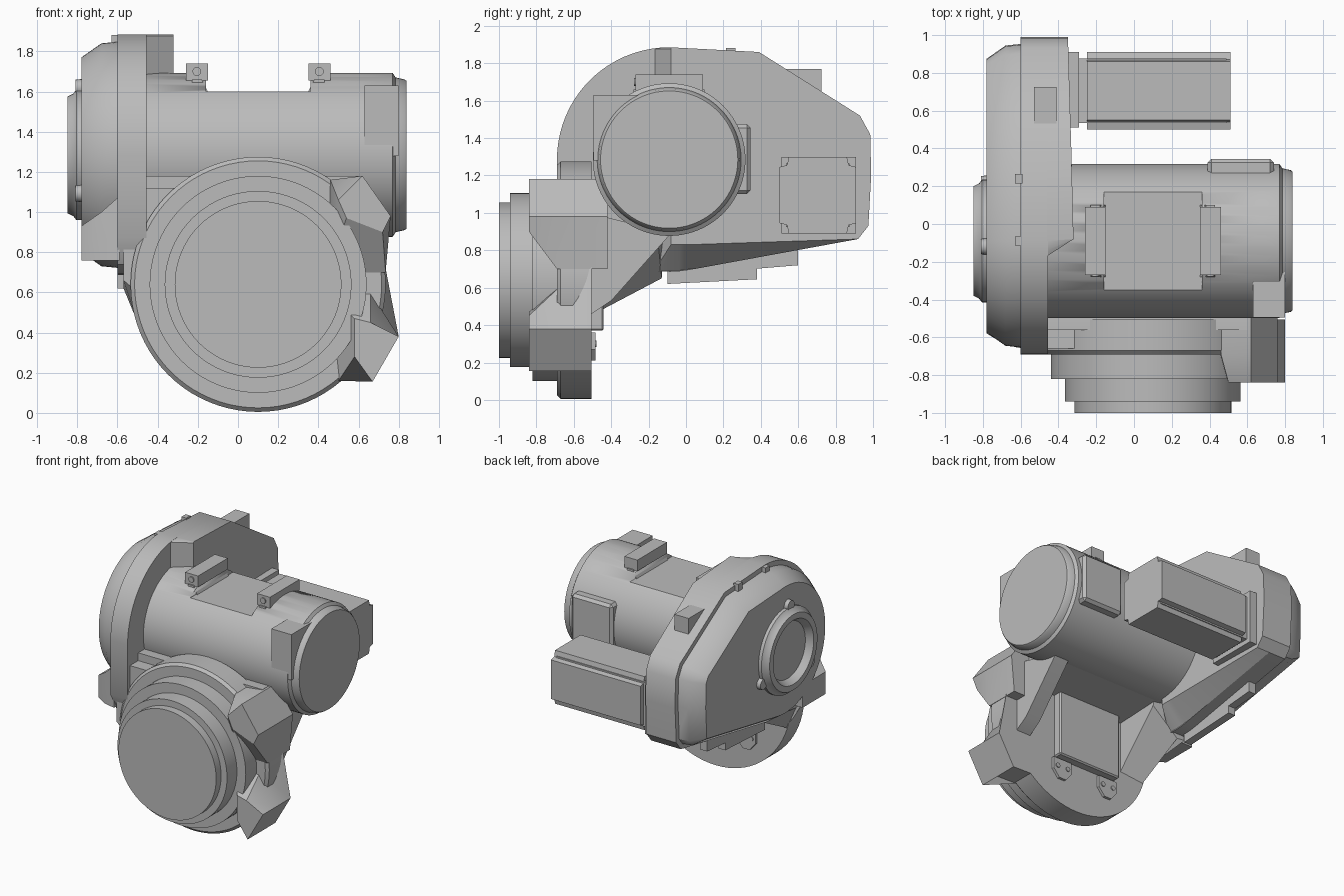
import bpy, bmesh, math
from mathutils import Vector

if "Cube" in bpy.data.objects:
    bpy.data.objects.remove(bpy.data.objects["Cube"])

grey = bpy.data.materials.new("machine grey")
grey.diffuse_color = (0.5, 0.5, 0.5, 1)
grey.use_nodes = True
grey.node_tree.nodes["Principled BSDF"].inputs["Base Color"].default_value = grey.diffuse_color


def loft(name, rings, bevel=0):
    """Skin a list of equal-length rings of points and cap both ends."""
    bm = bmesh.new()
    vs = [[bm.verts.new(p) for p in r] for r in rings]
    n = len(rings[0])
    for a, b in zip(vs, vs[1:]):
        for i in range(n):
            j = (i + 1) % n
            bm.faces.new((a[i], a[j], b[j], b[i]))
    bm.faces.new(vs[0])
    bm.faces.new(vs[-1])
    bmesh.ops.recalc_face_normals(bm, faces=bm.faces)
    if bevel:
        bmesh.ops.bevel(bm, geom=bm.edges[:], offset=bevel, segments=1, affect='EDGES')
    me = bpy.data.meshes.new(name)
    bm.to_mesh(me)
    bm.free()
    me.materials.append(grey)
    ob = bpy.data.objects.new(name, me)
    bpy.context.collection.objects.link(ob)
    bpy.ops.object.select_all(action='DESELECT')
    ob.select_set(True)
    bpy.context.view_layer.objects.active = ob
    bpy.ops.object.shade_smooth_by_angle(angle=math.radians(30))
    return ob


def prism_x(name, pts, x0, x1, bevel=0):
    return loft(name, [[(x, y, z) for y, z in pts] for x in (x0, x1)], bevel)


def prism_y(name, pts, y0, y1, bevel=0):
    return loft(name, [[(x, y, z) for x, z in pts] for y in (y0, y1)], bevel)


def box(name, x0, x1, y0, y1, z0, z1, bevel=0):
    return prism_x(name, [(y0, z0), (y1, z0), (y1, z1), (y0, z1)], x0, x1, bevel)


def lathe(name, axis, c, steps, n=64):
    """Turned part: steps are (position along axis, radius)."""
    rings = []
    for p, r in steps:
        ring = []
        for i in range(n):
            a = 2 * math.pi * i / n
            u, v = c[0] + r * math.cos(a), c[1] + r * math.sin(a)
            ring.append((p, u, v) if axis == 'x' else (u, p, v))
        rings.append(ring)
    return loft(name, rings)


CY, CZ = -0.09, 1.285

# main drum, with a flat pad cut into its top
drum = lathe("drum", 'x', (CY, CZ), [(-0.5, .408), (.77, .408), (.785, .385), (.83, .375), (.84, .367)], 96)
cutter = box("pad_cutter", -0.16, .36, -0.5, .4, 1.6, 2)
cutter.hide_render = True
mod = drum.modifiers.new("pad", 'BOOLEAN')
mod.object = cutter
mod.operation = 'DIFFERENCE'
mod.solver = 'EXACT'
bpy.context.view_layer.objects.active = drum
bpy.ops.object.modifier_apply(modifier="pad")
bpy.data.objects.remove(cutter)

# clamps at both ends of the pad
for side in (-1, 1):
    def X(d):
        return .1 + side * d
    prism_y("pad_clamp", [(X(.25), 1.655), (X(.36), 1.655), (X(.36), 1.74), (X(.25), 1.74)], -0.27, .09)
    prism_y("pad_clamp_foot", [(X(.24), 1.58), (X(.33), 1.58), (X(.33), 1.66), (X(.28), 1.66)], -0.28, .10)
    lathe("clamp_bolt", 'y', (X(.305), 1.7), [(-0.278, .022), (-0.2, .022)], 12)

# drum fittings
box("side_cover", .39, .74, .2, .345, 1.1, 1.475, .02)
box("corner_box", .63, .80, -0.495, -0.25, 1.46, 1.63)
box("corner_box_pad", .63, .80, -0.495, -0.3, 1.28, 1.47)

# gear housing profile: round front, tapering wedge to the rear
prof = [(CY + .6 * math.cos(a), CZ + .6 * math.sin(a))
        for a in (math.radians(90 + 190 * i / 40) for i in range(41))]
prof += [(.92, .86), (.975, .93), (.99, 1.2), (.985, 1.42), (.93, 1.52), (.39, 1.86)]


def inset(pts, d):
    out = []
    for i, p in enumerate(pts):
        a, b, c = Vector(pts[i - 1]), Vector(p), Vector(pts[(i + 1) % len(pts)])
        e1, e2 = (b - a).normalized(), (c - b).normalized()
        n1, n2 = Vector((-e1.y, e1.x)), Vector((-e2.y, e2.x))
        out.append(b + (n1 + n2) * (d / (1 + n1.dot(n2))))
    return out


loft("housing_cover", [[(x, p[0], p[1]) for p in inset(prof, d)]
                       for x, d in ((-.58, .035), (-.68, .045), (-.78, .115))])
prism_x("housing_rim", prof, -.6, -.455)
loft("housing_rear", [
    [(-.46, max(y, -.17), z) for y, z in prof],
    [(-.32 - .03 * max(y, 0), max(y, -.08), max(z, .83)) for y, z in prof]])

# housing foot at the lower front
prism_x("housing_foot", [(-.69, 1.28), (-.69, .87), (-.62, .74), (-.3, .74), (-.3, 1.28)], -.6, -.455)
loft("foot_cover", [[(x, y, z) for y, z in ((f, t), (f, .76), (-.3, .76), (-.3, t))]
                    for x, f, t in ((-.59, -.66, 1.08), (-.68, -.64, 1.0), (-.78, -.58, .93))])

# housing tabs and ribs
box("housing_tab", -.53, -.41, .53, .725, 1.6, 1.77)
for y in (.24, -.09):
    box("rim_clip", -.63, -.59, y - .025, y + .025, 1.8, 1.882)
prism_x("lower_rib", [(-.1, .62), (.38, .645), (.38, .78), (-.1, .72)], -.6, -.54)
prism_x("lower_rib", [(.36, .70), (.6, .72), (.6, .82), (.36, .78)], -.6, -.54)

# bearing ring on the outer face
lathe("bearing_ring", 'x', (CY, CZ),
      [(-.77, .325), (-.805, .325), (-.82, .305), (-.85, .29), (-.85, .245), (-.835, .235), (-.80, .215)])
for deg in (95, 215, 335):
    a = math.radians(deg)
    c = (CY + .335 * math.cos(a), CZ + .335 * math.sin(a))
    lathe("ring_lug", 'x', c, [(-.77, .045), (-.81, .04)], 16)

# motor with notched corners
notch = []
for sy, sz in ((1, 1), (-1, 1), (-1, -1), (1, -1)):
    q = [(.205, .15), (.165, .16), (.155, .205)]
    if sy * sz < 0:
        q.reverse()
    notch += [(.705 + sy * y, 1.095 + sz * z) for y, z in q]
prism_x("motor_body", notch, -.25, .51)
box("motor_core", -.35, .49, .535, .875, .925, 1.265)
box("motor_flange", -.35, -.29, .51, .91, .89, 1.3)

# stepped output flange
FX, FZ = .1, .64
lathe("output_flange", 'y', (FX, FZ),
      [(-.505, .635), (-.67, .635), (-.69, .615), (-.69, .54), (-.82, .54), (-.82, .465),
       (-.94, .465), (-.94, .415), (-1, .415)], 80)

# flange lugs on the right, sloped towards the gap between them
back = [(.46, 1.16), (.62, 1.18), (.76, .98), (.735, .70), (.45, .70)]
front = [(.5, 1.06), (.62, 1.18), (.76, .98), (.72, .9), (.54, .97)]
loft("upper_lug", [[(x, -.42, z) for x, z in back], [(x, -.69, z) for x, z in back],
                   [(x, -.84, z) for x, z in front]])
back = [(.5, .16), (.67, .155), (.8, .38), (.735, .72), (.45, .70)]
mid = [(.5, .16), (.67, .155), (.8, .38), (.66, .60), (.45, .60)]
front = [(.58, .28), (.67, .155), (.8, .38), (.66, .45), (.58, .47)]
loft("lower_lug", [[(x, -.505, z) for x, z in back], [(x, -.68, z) for x, z in mid],
                   [(x, -.84, z) for x, z in front]])

# webs joining flange, drum and housing
prism_x("saddle", [(-.56, .86), (-.1, .88), (-.1, 1.1), (-.41, 1.18), (-.56, 1.18)], -.46, .6)
prism_x("right_web", [(-.52, .45), (-.4, .53), (-.08, .89), (-.52, 1.0)], .52, .64)
loft("left_web", [
    [(-.57, y, z) for y, z in ((-.66, 1.12), (-.66, .66), (-.52, .62), (-.13, .66), (-.1, 1.12))],
    [(-.5, y, z) for y, z in ((-.66, 1.12), (-.66, .6), (-.51, .45), (-.13, .65), (-.1, 1.12))],
    [(-.3, y, z) for y, z in ((-.66, 1.12), (-.66, .6), (-.51, .47), (-.15, .85), (-.1, 1.12))]])

# cover and brackets on the back of the flange
box("flange_back_cover", -.24, .3, -.52, -.44, .37, .9, .01)
for x in (-.17, .24):
    prism_y("cover_bracket", [(x - .08, .36), (x - .08, .27), (x - .03, .21), (x + .03, .21),
                              (x + .08, .27), (x + .08, .36)], -.52, -.485)
    for s in (-.045, .045):
        lathe("bracket_bolt", 'y', (x + s, .3), [(-.5, .018), (-.478, .018)], 12)
